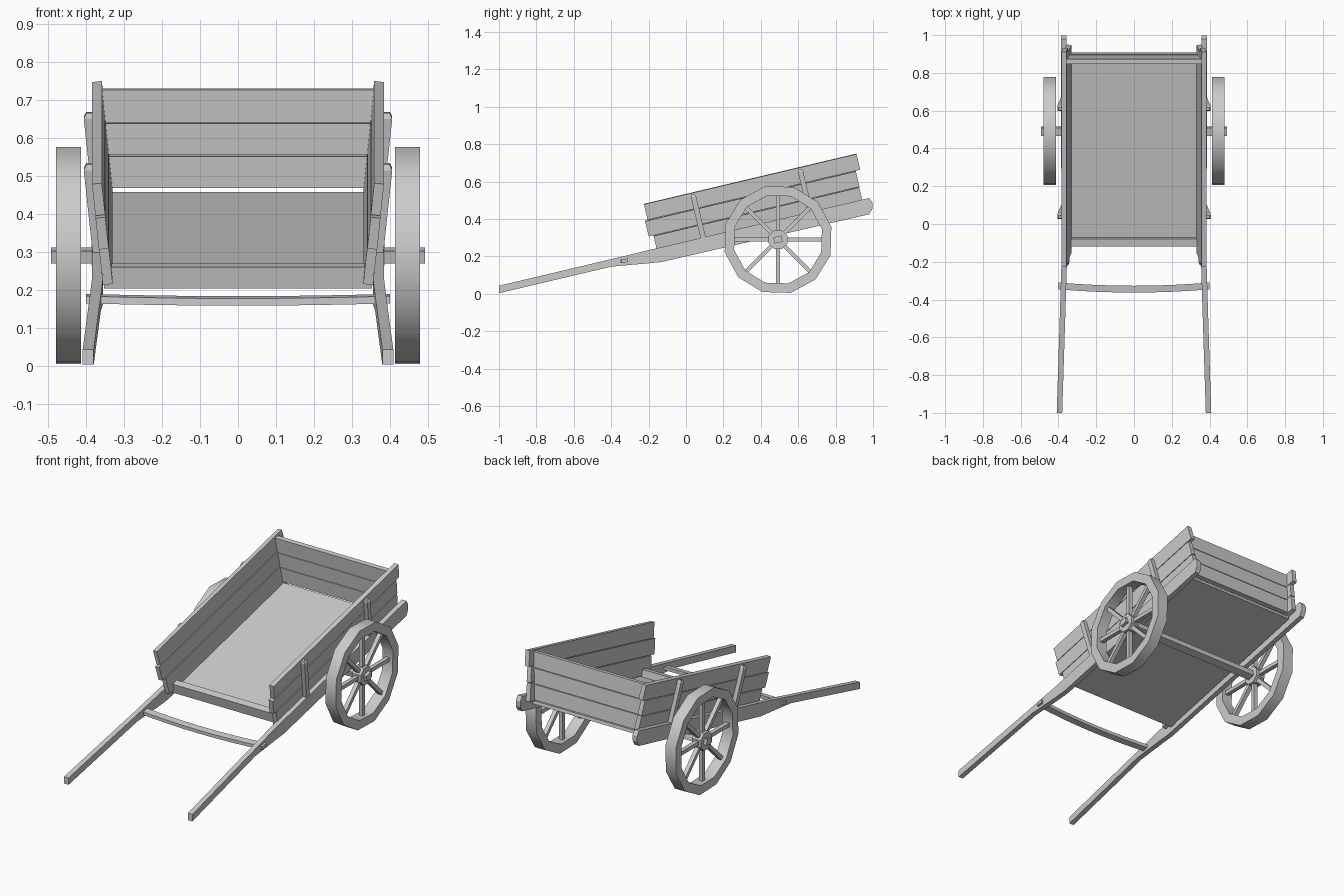
import bpy, bmesh
from math import radians, sin, cos, atan, pi
from mathutils import Matrix, Vector

cube = bpy.data.objects.get("Cube")
if cube:
    bpy.data.objects.remove(cube)

wood = bpy.data.materials.new("grey_wood")
wood.use_nodes = True
GREY = (0.6, 0.6, 0.6, 1)
wood.diffuse_color = GREY
wood.node_tree.nodes["Principled BSDF"].inputs["Base Color"].default_value = GREY

SLOPE = radians(13.3)
BED = Matrix.Translation((0, 0, 0.28)) @ Matrix.Rotation(SLOPE, 4, 'X')
FLARE = 0.104          # outward lean of the boards per unit of height
LEAN = atan(FLARE)
AXLE = Vector((0, 0.492, 0.29))


def finish(name, bm, mirror=False, smooth=False):
    bmesh.ops.recalc_face_normals(bm, faces=bm.faces)
    if smooth:
        for f in bm.faces:
            f.smooth = True
        for e in bm.edges:
            e.smooth = e.calc_face_angle(pi) < radians(35)
    mesh = bpy.data.meshes.new(name)
    bm.to_mesh(mesh)
    bm.free()
    mesh.materials.append(wood)
    obj = bpy.data.objects.new(name, mesh)
    bpy.context.scene.collection.objects.link(obj)
    if mirror:
        obj.modifiers.new("mirror", 'MIRROR')
    return obj


def add_box(bm, size, matrix):
    scale = Matrix.Diagonal((*size, 1))
    bmesh.ops.create_cube(bm, size=1, matrix=matrix @ scale)


def box(name, centre, size, frame=Matrix(), turn=Matrix(), mirror=False):
    bm = bmesh.new()
    add_box(bm, size, frame @ Matrix.Translation(centre) @ turn)
    return finish(name, bm, mirror)


def loft(name, rings, closed=False, **kw):
    bm = bmesh.new()
    loops = [[bm.verts.new(p) for p in ring] for ring in rings]
    n = len(rings[0])
    pairs = list(zip(loops, loops[1:]))
    if closed:
        pairs.append((loops[-1], loops[0]))
    else:
        bm.faces.new(loops[0])
        bm.faces.new(loops[-1])
    for a, b in pairs:
        for i in range(n):
            j = (i + 1) % n
            bm.faces.new((a[i], a[j], b[j], b[i]))
    return finish(name, bm, **kw)


# Long rails that narrow into splayed pulling shafts: y, bottom, top, inner x
stations = [(-1, 0.003, 0.043, 0.38), (-0.4, 0.145, 0.185, 0.361),
            (-0.2, 0.163, 0.233, 0.355), (-0.13, 0.17, 0.249, 0.355),
            (0.98, 0.425, 0.512, 0.358), (0.997, 0.455, 0.487, 0.358)]
loft("side_rails", [[(x, y, lo), (x + 0.029, y, lo), (x + 0.029, y, hi), (x, y, hi)]
                    for y, lo, hi, x in stations], mirror=True)

# Floor, with a raised bar across its front
box("floor", (0, 0.40, -0.042), (0.70, 1.02, 0.018), BED)
box("front_bar", (0, -0.10, -0.022), (0.706, 0.04, 0.058), BED)

# Flared side planks: front end, back end, bottom, top
for name, front, back, lo, hi in [("lower", -0.162, 0.968, -0.03, 0.069),
                                  ("middle", -0.188, 0.97, 0.072, 0.157),
                                  ("upper", -0.173, 0.995, 0.16, 0.246)]:
    mid = (lo + hi) / 2
    box(name + "_side_planks", (0.346 + FLARE * mid, (front + back) / 2, mid),
        (0.026, back - front, hi - lo), BED, Matrix.Rotation(LEAN, 4, 'Y'), True)

# Tailboard planks, leaning back by the same amount
for name, lo, hi in [("lower", -0.022, 0.062), ("middle", 0.065, 0.149),
                     ("upper", 0.152, 0.238)]:
    mid = (lo + hi) / 2
    box(name + "_tail_plank", (0, 0.916 + FLARE * mid, mid),
        (0.68 + 2 * FLARE * mid, 0.026, hi - lo), BED, Matrix.Rotation(-LEAN, 4, 'X'))

# Stakes holding the side planks, with chamfered tops
for name, y in [("front_stakes", 0.094), ("rear_stakes", 0.682)]:
    rings = []
    for h, half, thick in [(-0.03, 0.014, 0.024), (0.222, 0.014, 0.024), (0.236, 0.008, 0.016)]:
        x = 0.359 + FLARE * h
        rings.append([BED @ Vector(p) for p in
                      ((x, y - half, h), (x + thick, y - half, h),
                       (x + thick, y + half, h), (x, y + half, h))])
    loft(name, rings, mirror=True)

# Slightly bowed crossbar between the shafts
rings = []
for i in range(-4, 5):
    t = i / 4
    y, z = -0.345 + 0.017 * t * t, 0.17 + 0.006 * t * t
    rings.append([(0.4 * t, y - 0.018, z - 0.012), (0.4 * t, y + 0.018, z - 0.006),
                  (0.4 * t, y + 0.018, z + 0.013), (0.4 * t, y - 0.018, z + 0.007)])
loft("crossbar", rings)

# Axle
box("axle", AXLE, (0.984, 0.044, 0.034), Matrix(), Matrix.Rotation(SLOPE, 4, 'X'))

# Twelve-sided wheel rims
rings = []
for i in range(12):
    a = SLOPE + i * pi / 6
    rings.append([AXLE + Vector((x, r * cos(a), r * sin(a)))
                  for x, r in ((0.413, 0.293), (0.479, 0.293), (0.479, 0.241), (0.413, 0.241))])
loft("wheel_rims", rings, closed=True, mirror=True, smooth=True)

# Hubs
bm = bmesh.new()
bmesh.ops.create_cone(bm, cap_ends=True, segments=8, radius1=0.054, radius2=0.054, depth=0.056,
                      matrix=Matrix.Translation(AXLE + Vector((0.446, 0, 0)))
                      @ Matrix.Rotation(pi / 2, 4, 'Y') @ Matrix.Rotation(pi / 8, 4, 'Z'))
finish("wheel_hubs", bm, mirror=True)

# Eight spokes on each wheel
bm = bmesh.new()
for i in range(8):
    add_box(bm, (0.024, 0.022, 0.215),
            Matrix.Translation(AXLE + Vector((0.446, 0, 0)))
            @ Matrix.Rotation(i * pi / 4, 4, 'X') @ Matrix.Translation((0, 0, 0.1425)))
finish("wheel_spokes", bm, mirror=True)
